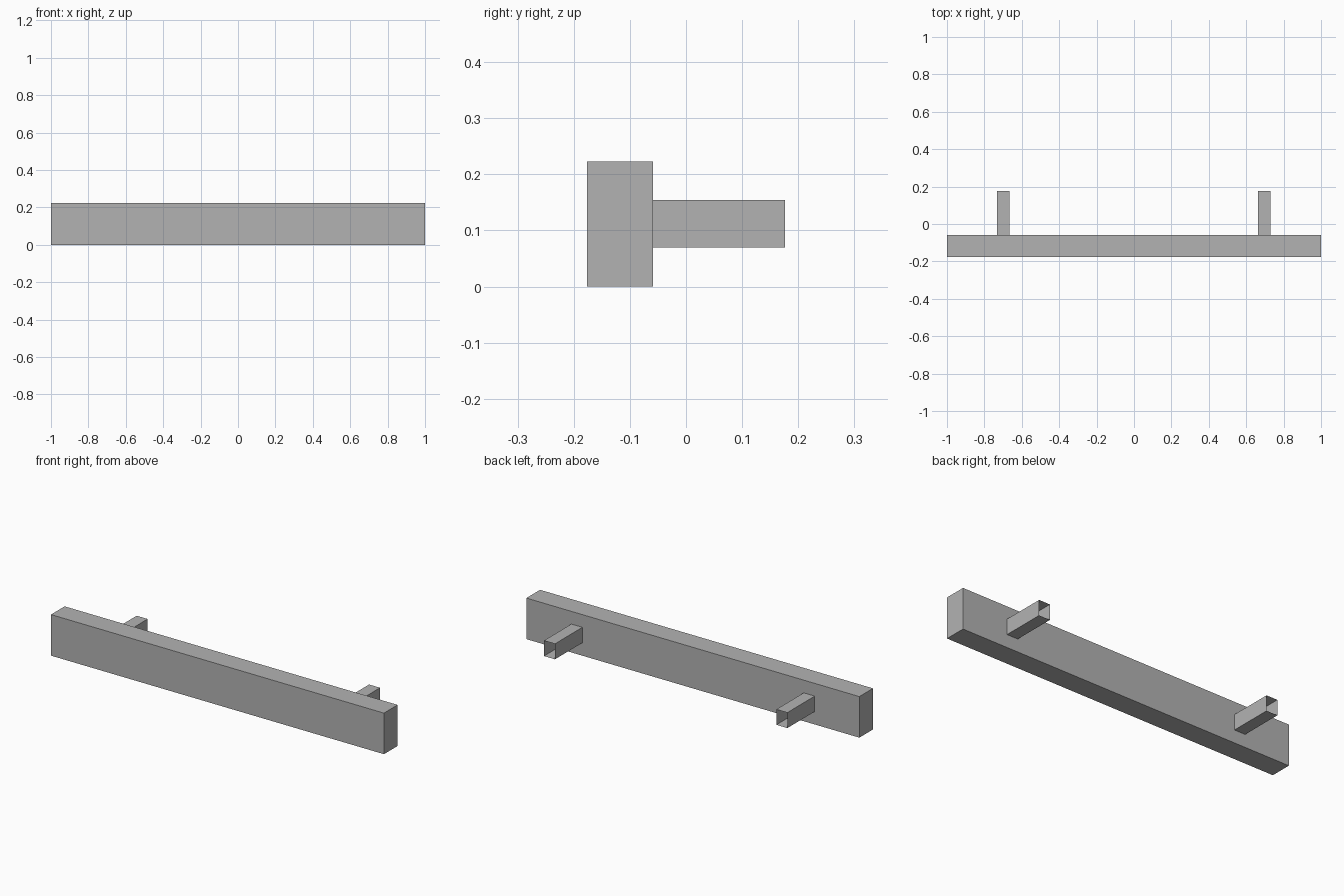
import bpy
import bmesh

# Remove the default object
cube = bpy.data.objects.get("Cube")
if cube:
    bpy.data.objects.remove(cube, do_unlink=True)

# Single flat colour
grey = bpy.data.materials.new("plain_grey")
grey.use_nodes = True
colour = (0.45, 0.45, 0.45, 1)
grey.diffuse_color = colour
grey.node_tree.nodes["Principled BSDF"].inputs["Base Color"].default_value = colour


def box(name, low, high, open_ends=False):
    """Box between two corners; open_ends leaves a tube along y."""
    bm = bmesh.new()
    bmesh.ops.create_cube(bm, size=1)
    for v in bm.verts:
        v.co = [h if c > 0 else l for c, l, h in zip(v.co, low, high)]
    bm.normal_update()
    if open_ends:
        ends = [f for f in bm.faces if abs(f.normal.y) > 0.9]
        bmesh.ops.delete(bm, geom=ends, context="FACES_ONLY")
    mesh = bpy.data.meshes.new(name)
    bm.to_mesh(mesh)
    bm.free()
    mesh.materials.append(grey)
    obj = bpy.data.objects.new(name, mesh)
    bpy.context.collection.objects.link(obj)
    return obj


# Long solid bar across the front
box("crossbar", (-1, -0.176, 0), (1, -0.059, 0.223))

# Hollow mounting arms, open at the back
for side, x in (("right", -0.699), ("left", 0.697)):
    box(side + "_mounting_arm", (x - 0.033, -0.059, 0.07),
        (x + 0.033, 0.176, 0.154), open_ends=True)
